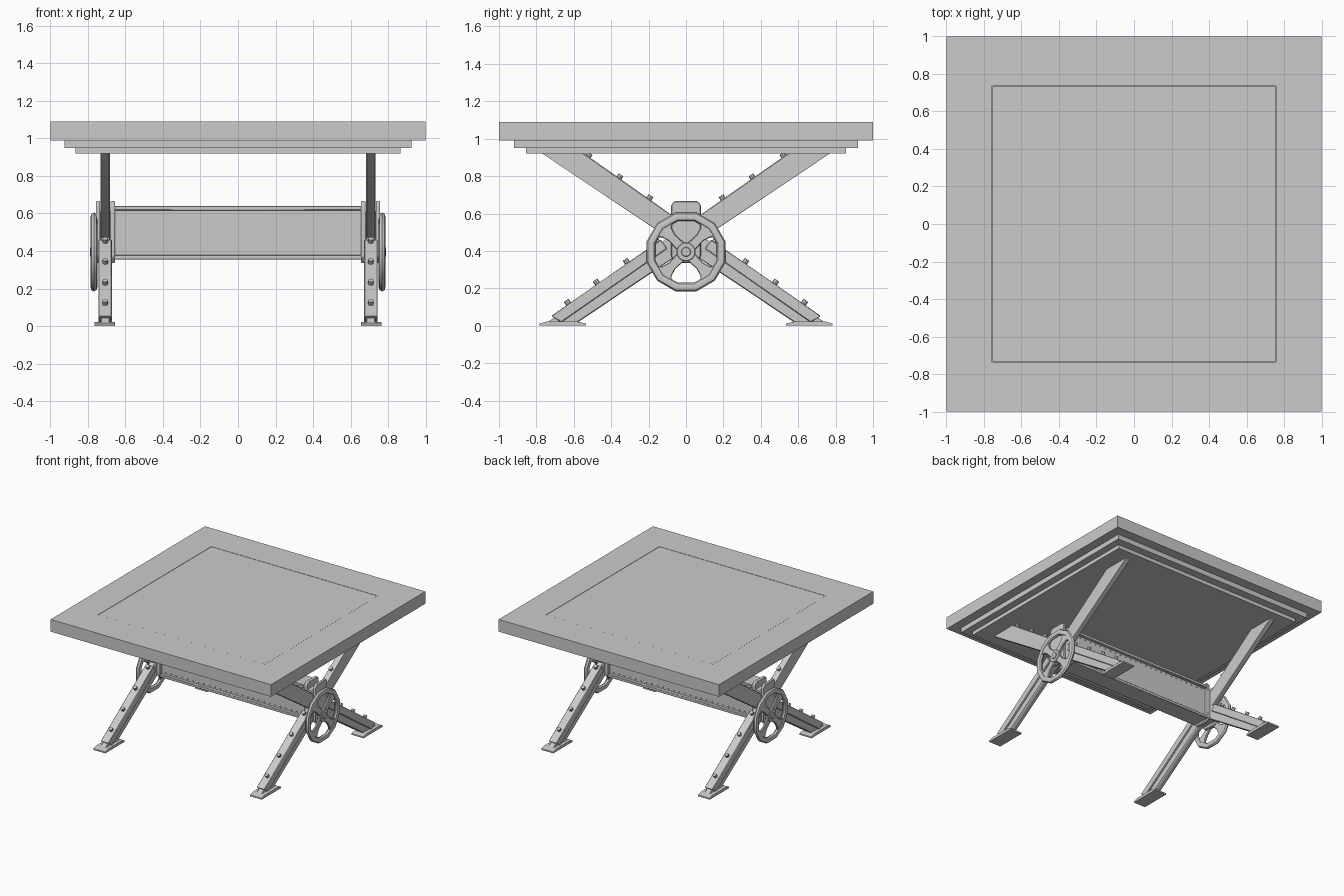
import bpy, bmesh, math
from mathutils import Matrix, Vector

if "Cube" in bpy.data.objects:
    bpy.data.objects.remove(bpy.data.objects["Cube"])


def finish(name, bm, bevel=0.0, smooth=True):
    bmesh.ops.recalc_face_normals(bm, faces=bm.faces)
    me = bpy.data.meshes.new(name)
    bm.to_mesh(me)
    bm.free()
    ob = bpy.data.objects.new(name, me)
    bpy.context.collection.objects.link(ob)
    if bevel:
        m = ob.modifiers.new("bevel", 'BEVEL')
        m.width = bevel
        m.segments = 1
        m.limit_method = 'ANGLE'
    if smooth:
        bpy.ops.object.select_all(action='DESELECT')
        ob.select_set(True)
        bpy.context.view_layer.objects.active = ob
        bpy.ops.object.shade_smooth_by_angle(angle=math.radians(40))
    return ob


def box(name, x0, x1, y0, y1, z0, z1, bevel=0.0):
    bm = bmesh.new()
    mat = Matrix.Translation(((x0 + x1) / 2, (y0 + y1) / 2, (z0 + z1) / 2)) @ \
        Matrix.Diagonal((x1 - x0, y1 - y0, z1 - z0, 1))
    bmesh.ops.create_cube(bm, size=1, matrix=mat)
    return finish(name, bm, bevel)


def slab(name, pts, x0, x1, bevel=0.0):
    """Side profile in (y, z), extruded from x0 to x1."""
    bm = bmesh.new()
    f = bm.faces.new([bm.verts.new((x0, y, z)) for y, z in pts])
    r = bmesh.ops.extrude_face_region(bm, geom=[f])
    vs = [v for v in r['geom'] if isinstance(v, bmesh.types.BMVert)]
    bmesh.ops.translate(bm, verts=vs, vec=(x1 - x0, 0, 0))
    return finish(name, bm, bevel)


def add_rod(bm, centre, direction, radius, length, sides=8):
    rot = Vector(direction).to_track_quat('Z', 'Y').to_matrix().to_4x4()
    bmesh.ops.create_cone(bm, cap_ends=True, segments=sides, radius1=radius,
                          radius2=radius, depth=length,
                          matrix=Matrix.Translation(centre) @ rot)


# Stepped table top
R = 1.0
bm = bmesh.new()
rings = []
for hx, hy, z in ((R, R, .99), (R, R, 1.09), (.757, .735, 1.09), (.757, .735, .99)):
    rings.append([bm.verts.new((sx * hx, sy * hy, z))
                  for sx, sy in ((-1, -1), (1, -1), (1, 1), (-1, 1))])
for a in range(4):
    for i in range(4):
        p, q = rings[a], rings[(a + 1) % 4]
        bm.faces.new((p[i], p[(i + 1) % 4], q[(i + 1) % 4], q[i]))
finish("top_frame", bm)
box("top_panel", -.755, .755, -.733, .733, .99, 1.089)
box("top_upper_step", -.925, .925, -.92, .92, .95, .99)
box("top_lower_step", -.867, .867, -.855, .855, .92, .95)

# Stretcher beam with flanges and rivet rows
box("beam_web", -.66, .66, -.05, .05, .37, .625)
for z0, z1, n in ((.355, .378, "lower"), (.617, .64, "upper")):
    box("beam_flange_" + n, -.66, .66, -.075, .075, z0, z1, .003)
bm = bmesh.new()
for i in range(26):
    for sy in (-1, 1):
        for z in (.392, .603):
            add_rod(bm, (-.62 + i * 1.24 / 25, sy * .052, z), (0, 1, 0), .005, .01, 6)
finish("beam_rivets", bm)

# Everything below is repeated on the left and right ends
cx, cz = .708, .395
slope = .905 / 1.30
along = Vector((0, 1, slope)).normalized()
up = Vector((0, -along.z, along.y))
for sx, side in ((-1, "left"), (1, "right")):
    for d, end in ((1, "front"), (-1, "back")):
        # Crossing leg, foot plate and reinforcing sleeve
        bar = [(-.75, .012), (-.588, .012), (.775, .925), (.55, .925)]
        slab(f"leg_{side}_{end}", [(y * d, z) for y, z in bar],
             sx * cx - .025, sx * cx + .025, .005)
        start = Vector((0, -.75, .015))
        c = [start + along * a + up * b
             for a, b in ((.045, .014), (.76, .014), (.76, -.045), (.07, -.045))]
        slab(f"leg_sleeve_{side}_{end}", [(p.y * d, p.z) for p in c],
             sx * cx - .036, sx * cx + .036, .004)
        foot = [(-.783, 0), (-.535, 0), (-.535, .012), (-.58, .022), (-.745, .022), (-.783, .012)]
        slab(f"foot_{side}_{end}", [(y * d, z) for y, z in foot],
             sx * .71 - .054, sx * .71 + .054)
        # Bolts along the top edge
        bm = bmesh.new()
        for y, off in ((-.62, .022), (-.465, .022), (-.305, .022), (-.145, .022),
                       (.2, .008), (.36, .008), (.525, .008)):
            p = Vector((0, y, .015 + slope * (y + .75))) + up * off
            add_rod(bm, (sx * cx, p.y * d, p.z), (0, up.y * d, up.z), .015, .03, 8)
        finish(f"leg_bolts_{side}_{end}", bm)

    # Clamp cheeks and the block between them
    cheek = [(-.05, .335), (.05, .335), (.08, .37), (.08, .645), (.06, .667),
             (-.06, .667), (-.08, .645), (-.08, .37)]
    for a, b, n in ((.655, .68, "inner"), (.735, .757, "outer")):
        slab(f"clamp_{n}_{side}", cheek, sx * a, sx * b, .005)
    box(f"clamp_block_{side}", sx * cx - .03, sx * cx + .03, -.075, .075, .36, .61)

    # Hand wheel rim: twelve-sided ring
    wx = sx * .768
    bm = bmesh.new()
    prev, n = [], 12
    for i in range(n):
        t = 2 * math.pi * (i + .5) / n
        prev.append([bm.verts.new((wx + .018 * math.sin(u),
                                   (.194 + .024 * math.cos(u)) * math.cos(t),
                                   cz + (.194 + .024 * math.cos(u)) * math.sin(t)))
                     for u in (2 * math.pi * k / 8 for k in range(8))])
    for i in range(n):
        p, q = prev[i], prev[(i + 1) % n]
        for k in range(8):
            bm.faces.new((p[k], p[(k + 1) % 8], q[(k + 1) % 8], q[k]))
    finish(f"wheel_rim_{side}", bm)
    # Four flared diagonal spokes
    for s in range(4):
        t = math.pi / 4 + s * math.pi / 2
        pts = [(.02, -.028), (.105, -.024), (.145, -.036), (.185, -.075),
               (.185, .075), (.145, .036), (.105, .024), (.02, .028)]
        slab(f"wheel_spoke_{side}_{s + 1}",
             [(r * math.cos(t) - w * math.sin(t), cz + r * math.sin(t) + w * math.cos(t))
              for r, w in pts], wx - .009, wx + .009, .004)
    # Hub, nut and axle
    bm = bmesh.new()
    add_rod(bm, (wx, 0, cz), (1, 0, 0), .05, .028, 16)
    add_rod(bm, (wx, 0, cz), (1, 0, 0), .026, .042, 12)
    add_rod(bm, (sx * .74, 0, cz), (1, 0, 0), .02, .06, 12)
    finish(f"wheel_hub_{side}", bm, .003)
